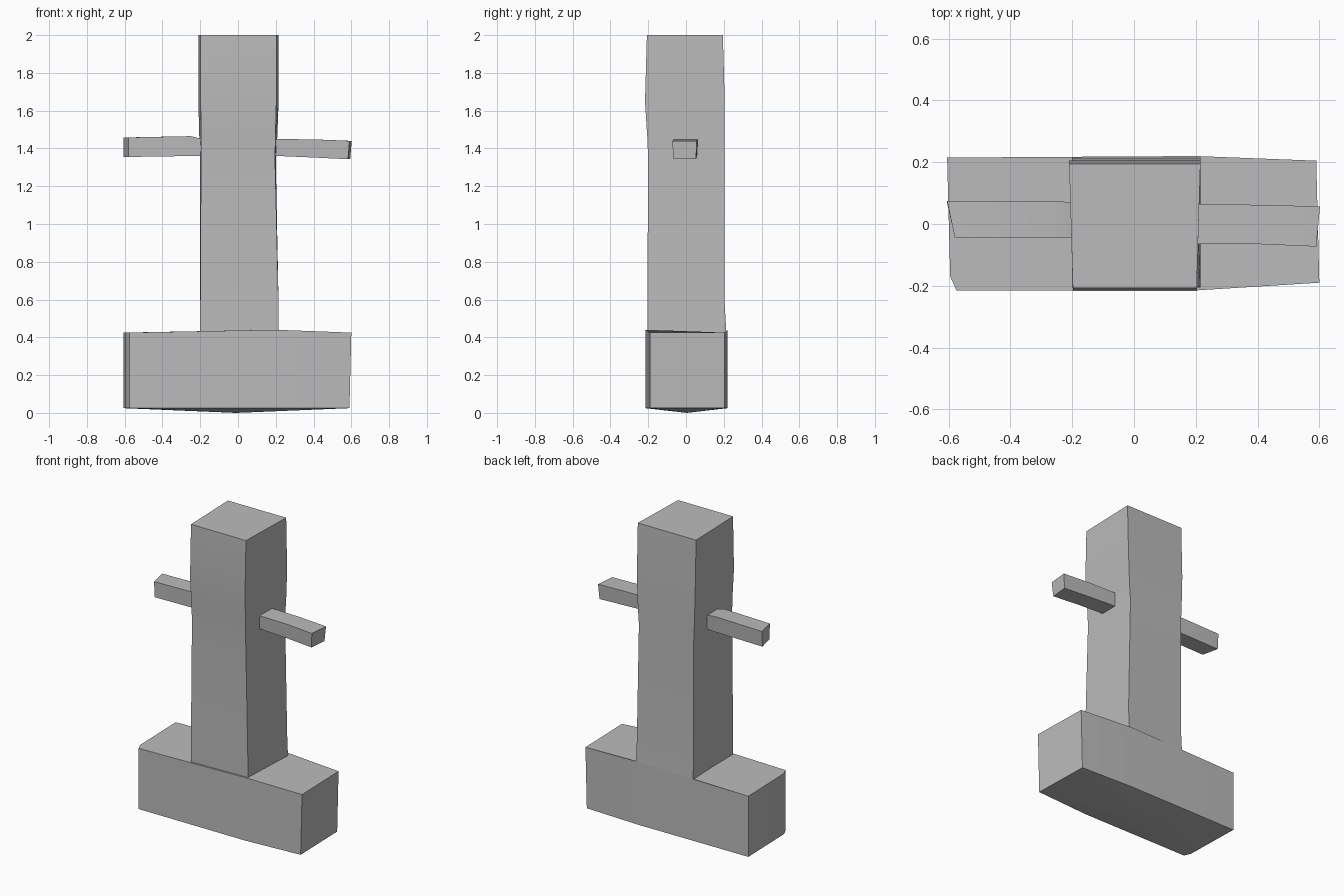
import bpy
import bmesh
import math
from mathutils import Vector

cube = bpy.data.objects.get("Cube")
if cube:
    bpy.data.objects.remove(cube, do_unlink=True)

# One plain grey for the whole model
grey = bpy.data.materials.new("plain_grey")
grey.use_nodes = True
colour = (0.5, 0.5, 0.5, 1)
grey.diffuse_color = colour
grey.node_tree.nodes["Principled BSDF"].inputs["Base Color"].default_value = colour


def rect(x0, x1, y0, y1, taper=0.0):
    """Four corners, with the front edge narrowed at both ends by taper."""
    return [(x0 + taper, y0), (x1 - taper, y0), (x1, y1), (x0, y1)]


def loft(name, rings, keel=0.0):
    """Skin a list of 3D rings, cap the ends and optionally bulge the first cap."""
    bm = bmesh.new()
    loops = [[bm.verts.new(p) for p in ring] for ring in rings]
    count = len(loops[0])
    for low, high in zip(loops, loops[1:]):
        for i in range(count):
            j = (i + 1) % count
            bm.faces.new((low[i], low[j], high[j], high[i]))
    first = bm.faces.new(list(reversed(loops[0])))
    bm.faces.new(loops[-1])
    if keel:
        poked = bmesh.ops.poke(bm, faces=[first])
        poked["verts"][0].co.z -= keel
    bmesh.ops.recalc_face_normals(bm, faces=bm.faces)
    mesh = bpy.data.meshes.new(name)
    bm.to_mesh(mesh)
    bm.free()
    mesh.materials.append(grey)
    obj = bpy.data.objects.new(name, mesh)
    bpy.context.collection.objects.link(obj)
    bpy.ops.object.select_all(action="DESELECT")
    obj.select_set(True)
    bpy.context.view_layer.objects.active = obj
    bpy.ops.object.shade_smooth_by_angle(angle=math.radians(30))
    return obj


# Base block: a slightly bowed outline with a shallow bulge underneath
outline = [(-0.575, -0.215), (0.2, -0.215), (0.6, -0.19), (0.59, 0.205),
           (0.2, 0.22), (-0.605, 0.215), (-0.595, -0.17)]
bottom = [(x - 0.01 * (x > 0.5), y, 0.025) for x, y in outline]
top = [(x, y, 0.44 - 0.015 * (abs(x) > 0.5)) for x, y in outline]
loft("base", [bottom, top], keel=0.025)

# Tall column: slightly uneven from bottom to top
sections = [
    (0.40, rect(-0.20, 0.215, -0.205, 0.215)),
    (0.57, rect(-0.20, 0.215, -0.205, 0.205)),
    (1.34, rect(-0.20, 0.200, -0.200, 0.205, 0.004)),
    (1.46, rect(-0.205, 0.208, -0.205, 0.205, 0.010)),
    (1.65, rect(-0.21, 0.215, -0.217, 0.205, 0.012)),
    (2.00, rect(-0.21, 0.215, -0.207, 0.195, 0.012)),
]
loft("column", [[(x, y, z) for x, y in ring] for z, ring in sections])


# Arms: four-sided bars running out sideways from the column
def arm(name, sections):
    rings = []
    for x, y0, y1, z0, z1, front_shift, low_shift in sections:
        ring = rect(y0, y1, z0, z1, -0.005)
        rings.append([Vector((x + front_shift * (y < 0) + low_shift * (z == z0),
                              y if z == z1 else y * 0.85, z)) for y, z in ring])
    loft(name, rings)


arm("right_arm", [(-0.17, -0.045, 0.065, 1.36, 1.445, 0, 0),
                  (-0.25, -0.045, 0.075, 1.36, 1.465, 0, 0),
                  (-0.605, -0.045, 0.075, 1.355, 1.458, 0.025, 0)])
arm("left_arm", [(0.17, -0.065, 0.065, 1.362, 1.45, 0, 0),
                 (0.40, -0.065, 0.062, 1.352, 1.448, 0, 0),
                 (0.602, -0.073, 0.057, 1.343, 1.44, -0.012, -0.008)])
